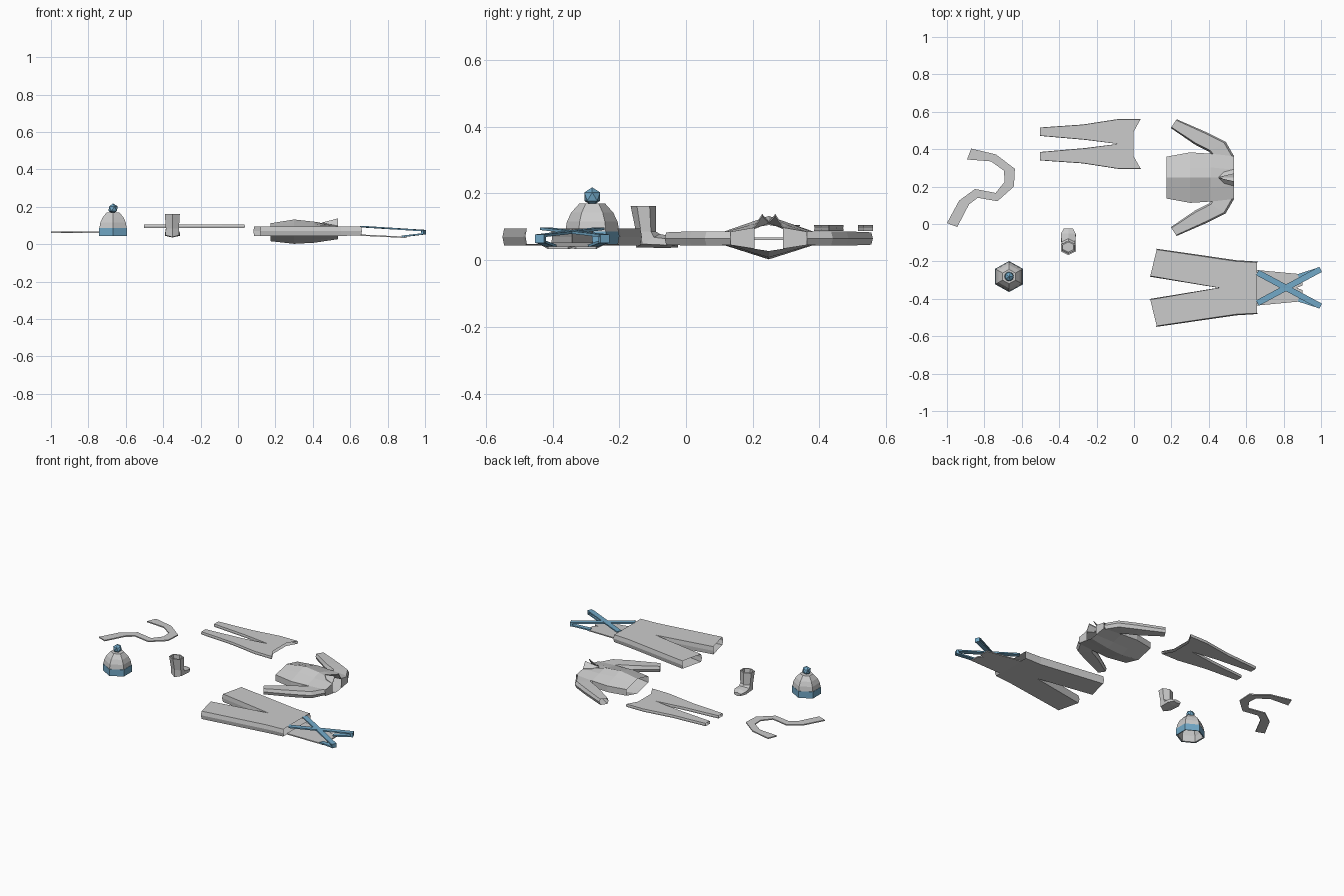
import bpy, bmesh
from math import sin, cos, pi
from mathutils import Vector as V

if "Cube" in bpy.data.objects:
    bpy.data.objects.remove(bpy.data.objects["Cube"])

blue = bpy.data.materials.new("blue")
blue.diffuse_color = (0.17, 0.40, 0.58, 1)
blue.use_nodes = True
blue.node_tree.nodes["Principled BSDF"].inputs["Base Color"].default_value = blue.diffuse_color


def make(name, verts, faces, mat=None):
    me = bpy.data.meshes.new(name)
    me.from_pydata([tuple(v) for v in verts], [], faces)
    bm = bmesh.new()
    bm.from_mesh(me)
    bmesh.ops.recalc_face_normals(bm, faces=bm.faces)
    bm.to_mesh(me)
    bm.free()
    ob = bpy.data.objects.new(name, me)
    bpy.context.collection.objects.link(ob)
    if mat:
        me.materials.append(mat)
    return ob


def loft(name, rings, mat=None, cap_start=False, cap_end=False):
    n = len(rings[0])
    verts = [p for r in rings for p in r]
    faces = [(i*n+j, i*n+(j+1) % n, (i+1)*n+(j+1) % n, (i+1)*n+j)
             for i in range(len(rings)-1) for j in range(n)]
    if cap_start:
        faces.append(tuple(range(n)))
    if cap_end:
        faces.append(tuple(range(len(verts)-n, len(verts))))
    return make(name, verts, faces, mat)


def hexring(x, a, b, rx):
    """Hexagon in the plane through x whose opposite corners are a and b (y, z)."""
    return [(x + sin(k*pi/3)*rx/0.866,
             (a[0]+b[0])/2 + cos(k*pi/3)*(b[0]-a[0])/2,
             (a[1]+b[1])/2 + cos(k*pi/3)*(b[1]-a[1])/2) for k in range(6)]


def shell(name, outline, bottom, top, inset=0.0, open_edges=()):
    """Flat garment: outline with pointed side walls; open_edges stay open."""
    n = len(outline)
    pts = [V(p) for p in outline]
    area = sum(pts[i].x*pts[(i+1) % n].y - pts[(i+1) % n].x*pts[i].y for i in range(n))
    s = 1 if area > 0 else -1
    inner = []
    for i, p in enumerate(pts):
        d = (p-pts[i-1]).normalized() + (pts[(i+1) % n]-p).normalized()
        inner.append(p + V((-d.y, d.x)).normalized()*inset*s)
    verts = [(p.x, p.y, bottom(p.x)) for p in inner]
    verts += [(p.x, p.y, (bottom(p.x)+top(p.x))/2) for p in pts]
    verts += [(p.x, p.y, top(p.x)) for p in inner]
    faces = [tuple(range(n)), tuple(range(2*n, 3*n))]
    for i in range(n):
        if i not in open_edges:
            j = (i+1) % n
            faces += [(i, j, n+j, n+i), (n+i, n+j, 2*n+j, 2*n+i)]
    return make(name, verts, faces)


def mirrored(half, cy):
    """Outline from half widths: (x, dy) listed from waist to crotch."""
    tail = [p for p in reversed(half) if p[1] > 0]
    return [(x, cy+d) for x, d in half] + [(x, cy-d) for x, d in tail]


def bar(name, p, q, w, t, mat):
    p, q = V(p), V(q)
    d = (q-p).normalized()
    side = d.cross(V((0, 0, 1))).normalized()*w/2
    up = side.cross(d).normalized()*t/2
    loft(name, [[c+side+up, c-side+up, c-side-up, c+side-up] for c in (p, q)], mat, True, True)


# Scarf
shell("scarf", [(-1, .005), (-.935, .125), (-.85, .187), (-.74, .166), (-.692, .225), (-.695, .285),
                (-.765, .335), (-.893, .345), (-.87, .403), (-.738, .372), (-.637, .295),
                (-.642, .2), (-.73, .122), (-.835, .14), (-.882, .105), (-.945, -.016)],
      lambda x: .06, lambda x: .067)

# Knitted hat, band and pompom
hx, hy = -.668, -.281


def hat_ring(r, z):
    return hexring(hx, (hy-r, z), (hy+r, z), r*.9)


loft("hat", [hat_ring(r, z) for r, z in
             ((.058, .13), (.074, .085), (.074, .045), (.081, .045), (.081, .085),
              (.076, .115), (.063, .142), (.038, .17))], None, True, True)
loft("hat_band", [hat_ring(r, z) for r, z in
                  ((.078, .043), (.083, .043), (.083, .086), (.078, .086))], blue)
bpy.ops.mesh.primitive_ico_sphere_add(subdivisions=1, radius=.028, location=(hx, hy, .19))
pom = bpy.context.object
pom.name = "hat_pompom"
pom.data.materials.append(blue)

# Boot
loft("boot", [hexring(-.351, a, b, rx) for a, b, rx in (
    ((-.150, .085), (-.098, .085), .028),
    ((-.158, .162), (-.098, .162), .032),
    ((-.166, .162), (-.090, .162), .040),
    ((-.150, .085), (-.090, .085), .035),
    ((-.150, .038), (-.078, .078), .036),
    ((-.060, .036), (-.050, .072), .040),
    ((-.024, .038), (-.024, .060), .024))], None, True, True)

# Leggings, open at waist and ankles
legs = mirrored([(0, .065), (.037, .133), (-.086, .133), (-.273, .104), (-.503, .088),
                 (-.503, .043), (-.262, .022), (-.086, 0)], .428)
shell("leggings", legs, lambda x: .087, lambda x: .105, .002, (0, 4, 9, 13, 14))

# Jacket body: roof-shaped sections, open at hem and neck
jy = .248
verts, faces = [], []
for x, h, m, top, bot in ((.175, .112, .05, .112, .016), (.30, .135, .055, .132, .002),
                          (.41, .128, .055, .12, .008), (.535, .114, .042, .105, .027)):
    zt = top + (.085-top)*m/h
    zb = bot + (.045-bot)*m/h
    xc = .465 if x > .5 else x
    half = [(xc, 0, top), (x, m, zt), (x, h, .085), (x, h, .045), (x, m, zb), (x, 0, bot)]
    verts += [(a, jy+b, c) for a, b, c in half] + [(a, jy-b, c) for a, b, c in half[4:0:-1]]
for i in range(3):
    for j in range(10):
        if i < 2 or j not in (2, 7):
            k = (j+1) % 10
            faces.append((i*10+j, i*10+k, i*10+10+k, i*10+10+j))
faces += [(31, 32, 33, 34), (36, 37, 38, 39)]
make("jacket_body", verts, faces)

# Jacket sleeves and collar flaps
for s, side in ((1, "left"), (-1, "right")):
    rings = []
    for o, i, zb, zt in (((.535, .114), (.41, .128), .045, .085),
                         ((.49, .192), (.402, .138), .043, .086),
                         ((.396, .239), (.325, .177), .043, .086),
                         ((.228, .312), (.197, .265), .046, .083)):
        o, i = V(o), V(i)
        a, b = o.lerp(i, .1), o.lerp(i, .9)
        zm = (zb+zt)/2
        rings.append([(p.x, jy+s*p.y, z) for p, z in
                      ((o, zm), (a, zt), (b, zt), (i, zm), (b, zb), (a, zb))])
    loft("jacket_sleeve_"+side, rings)
    flap = [(.45, 0, .116), (.535, .02, .138), (.535, .045, .098), (.48, .03, .108)]
    low = [(x, y, z-.006) for x, y, z in flap]
    loft("jacket_collar_"+side, [[(x, jy+s*y, z) for x, y, z in r] for r in (flap, low)],
         None, True, True)

# Overalls trousers, open at waist and cuffs
oy = -.341
trousers = mirrored([(.663, .14), (.55, .147), (.118, .209), (.082, .06), (.45, 0)], oy)
shell("overalls_trousers", trousers, lambda x: .044 + .004*(x > .6), lambda x: .095, .006,
      (2, 5, 8))

# Overalls bib on the underside
shell("overalls_bib", [(.655, oy+.095), (.90, oy+.072), (.90, oy+.012), (.87, oy),
                       (.90, oy-.012), (.90, oy-.072), (.655, oy-.095)],
      lambda x: .045-.012*(x-.655)/.245, lambda x: .052-.012*(x-.655)/.245)

# Crossed straps: back waist to shoulder, then round to the bib corner
for s, side in ((1, "left"), (-1, "right")):
    bar("strap_back_"+side, (.66, oy-s*.082, .094), (.99, oy+s*.095, .073), .032, .008, blue)
    bar("strap_end_"+side, (.985, oy+s*.092, .064), (.998, oy+s*.098, .064), .03, .026, blue)
    bar("strap_front_"+side, (.99, oy+s*.095, .055), (.88, oy+s*.06, .042), .028, .008, blue)
